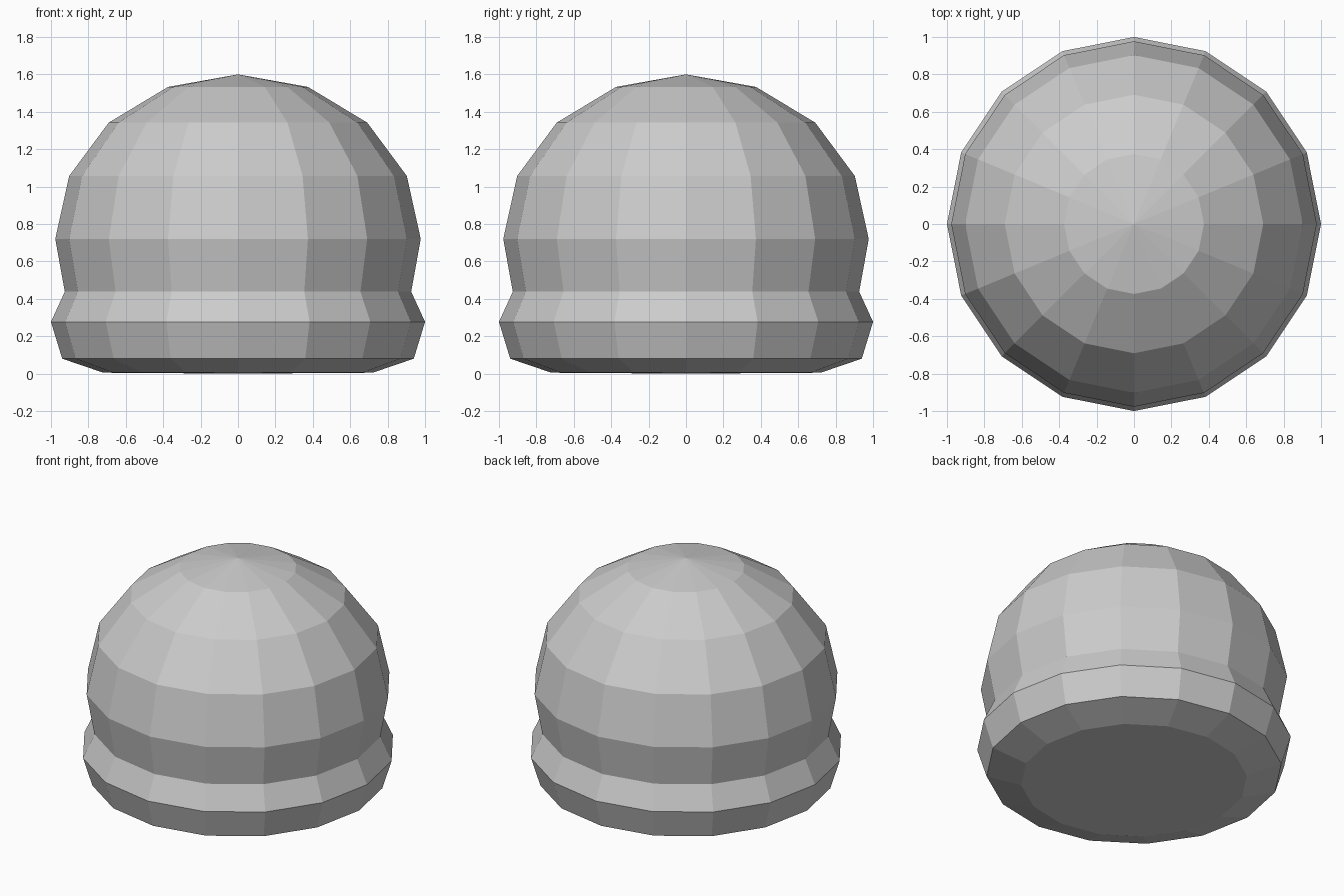
import bpy, bmesh
from math import sin, cos, pi

if "Cube" in bpy.data.objects:
    bpy.data.objects.remove(bpy.data.objects["Cube"])

SIDES = 16


def lathe(name, profile):
    """Spin a (radius, z) profile around z; zero radius makes a pole."""
    bm = bmesh.new()
    rings = []
    for r, z in profile:
        n = SIDES if r > 0 else 1
        rings.append([bm.verts.new((r * cos(2 * pi * i / SIDES),
                                    r * sin(2 * pi * i / SIDES), z)) for i in range(n)])
    for a, b in zip(rings, rings[1:]):
        for i in range(SIDES):
            j = (i + 1) % SIDES
            if len(a) == 1:
                bm.faces.new((a[0], b[j], b[i]))
            elif len(b) == 1:
                bm.faces.new((a[i], a[j], b[0]))
            else:
                bm.faces.new((a[i], a[j], b[j], b[i]))
    bmesh.ops.recalc_face_normals(bm, faces=bm.faces)
    mesh = bpy.data.meshes.new(name)
    bm.to_mesh(mesh)
    bm.free()
    obj = bpy.data.objects.new(name, mesh)
    bpy.context.collection.objects.link(obj)
    return obj


# Flared base rim with a flat bottom, up to the pinched waist
base = [(0, 0), (0.72, 0.005), (0.94, 0.08), (1.0, 0.277), (0.926, 0.438)]
# Dome: squashed half sphere in four steps from its widest ring to the tip
dome = [(0.977 * cos(k * pi / 8), 0.72 + 0.88 * sin(k * pi / 8)) for k in range(4)]
lathe("domed_body", base + dome + [(0, 1.6)])
